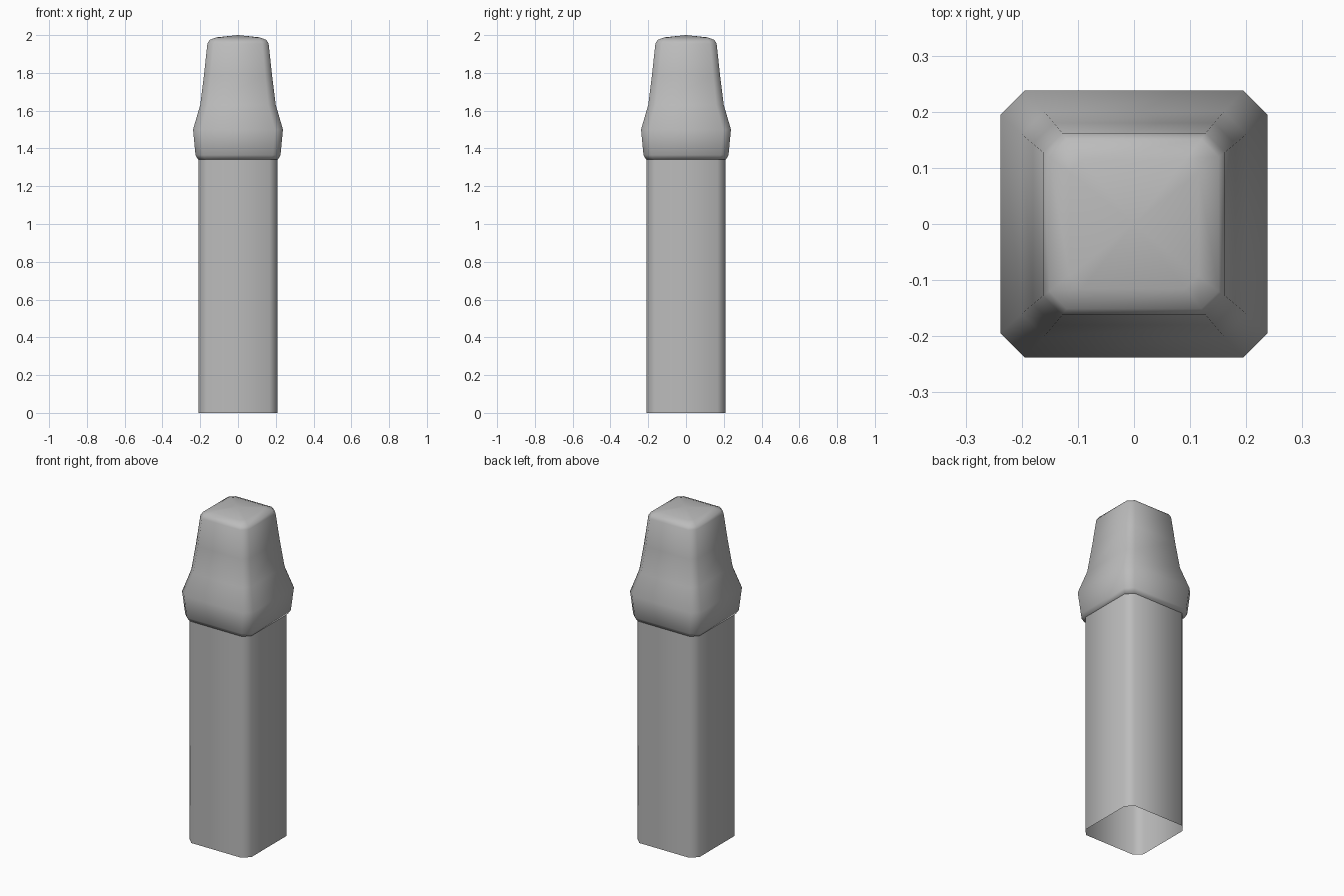
import bpy, bmesh

cube = bpy.data.objects.get("Cube")
if cube:
    bpy.data.objects.remove(cube, do_unlink=True)

grey = bpy.data.materials.new("plain grey")
grey.use_nodes = True
colour = (0.5, 0.5, 0.5, 1)
grey.diffuse_color = colour
grey.node_tree.nodes["Principled BSDF"].inputs["Base Color"].default_value = colour


def chamfered_loft(name, profile, cap_bottom=False, apex=None):
    """Loft square rings with cut corners; profile holds (half width, flat half, z)."""
    bm = bmesh.new()
    rings = []
    for w, c, z in profile:
        outline = [(w, -c), (w, c), (c, w), (-c, w), (-w, c), (-w, -c), (-c, -w), (c, -w)]
        rings.append([bm.verts.new((x, y, z)) for x, y in outline])
    n = len(rings[0])
    for low, high in zip(rings, rings[1:]):
        for i in range(n):
            j = (i + 1) % n
            bm.faces.new((low[i], low[j], high[j], high[i]))
    if cap_bottom:
        bm.faces.new(rings[0][::-1])
    if apex is not None:
        tip = bm.verts.new((0, 0, apex))
        for i in range(n):
            bm.faces.new((rings[-1][i], rings[-1][(i + 1) % n], tip))
    for face in bm.faces:
        face.smooth = True
    mesh = bpy.data.meshes.new(name)
    bm.to_mesh(mesh)
    bm.free()
    mesh.materials.append(grey)
    obj = bpy.data.objects.new(name, mesh)
    bpy.context.collection.objects.link(obj)
    return obj


# Hollow post, open at the foot
chamfered_loft("post", [(0.208, 0.167, 0), (0.208, 0.167, 1.35)])

# Flared head with a shallow pointed top
chamfered_loft("head", [
    (0.195, 0.16, 1.342), (0.212, 0.174, 1.342), (0.225, 0.184, 1.365),
    (0.238, 0.195, 1.5), (0.2, 0.16, 1.63), (0.18, 0.143, 1.79),
    (0.162, 0.128, 1.955), (0.151, 0.12, 1.974), (0.115, 0.092, 1.988),
], cap_bottom=True, apex=2.0)
